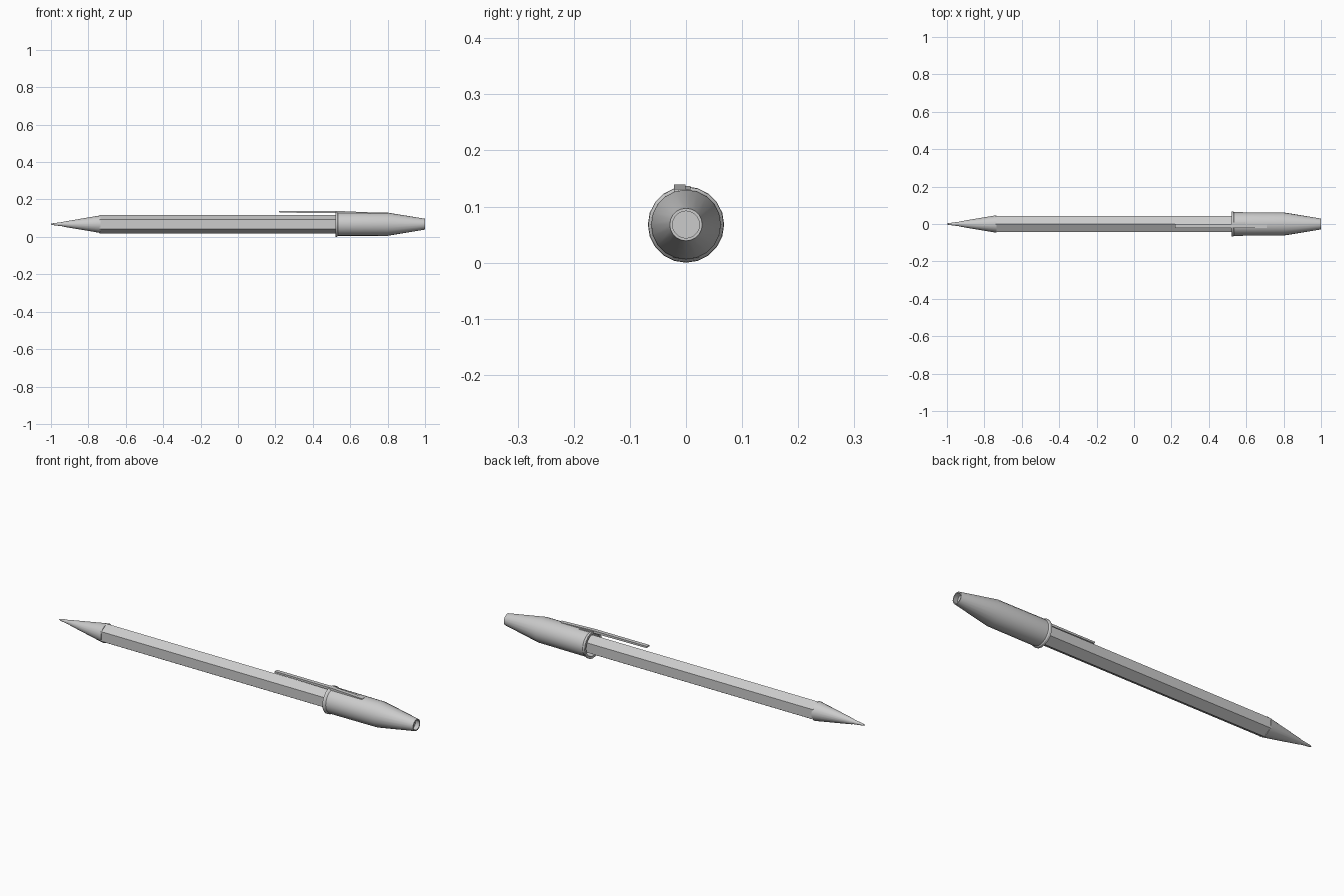
import bpy, bmesh, math

if "Cube" in bpy.data.objects:
    bpy.data.objects.remove(bpy.data.objects["Cube"])

AXIS_Z = 0.068


def finish(name, bm, smooth=True):
    bmesh.ops.recalc_face_normals(bm, faces=bm.faces)
    mesh = bpy.data.meshes.new(name)
    bm.to_mesh(mesh)
    bm.free()
    obj = bpy.data.objects.new(name, mesh)
    bpy.context.collection.objects.link(obj)
    if smooth:
        bpy.context.view_layer.objects.active = obj
        obj.select_set(True)
        bpy.ops.object.shade_smooth_by_angle(angle=math.radians(30))
        obj.select_set(False)
    return obj


def lathe(name, profile, sides, closed=False, smooth=True):
    """Spin (x, radius) points around the pen axis; closed joins last ring to first."""
    bm = bmesh.new()
    rings = []
    for x, r in profile:
        rings.append([bm.verts.new((x, r * math.sin(a), AXIS_Z + r * math.cos(a)))
                      for a in (2 * math.pi * i / sides for i in range(sides))])
    pairs = list(zip(rings, rings[1:]))
    if closed:
        pairs.append((rings[-1], rings[0]))
    else:
        bm.faces.new(rings[0])
        bm.faces.new(rings[-1])
    for a, b in pairs:
        for i in range(sides):
            j = (i + 1) % sides
            bm.faces.new((a[i], a[j], b[j], b[i]))
    return finish(name, bm, smooth)


def strip(name, outline, y0, y1):
    """Extrude an (x, z) outline across y."""
    bm = bmesh.new()
    face = bm.faces.new([bm.verts.new((x, y0, z)) for x, z in outline])
    new = bmesh.ops.extrude_face_region(bm, geom=[face])["geom"]
    verts = [v for v in new if isinstance(v, bmesh.types.BMVert)]
    bmesh.ops.translate(bm, verts=verts, vec=(0, y1 - y0, 0))
    return finish(name, bm, False)


# Hexagonal barrel, running into the cap
lathe("barrel", [(-0.74, 0.049), (0.80, 0.049)], 6, smooth=False)

# Tapered writing tip
lathe("tip_cone", [(-0.735, 0.047), (-0.93, 0.014), (-0.94, 0.011),
                   (-0.99, 0.005), (-1.0, 0.002)], 20)

# Hollow cap with a lip at its mouth
lathe("cap", [(0.52, 0.068), (0.53, 0.067), (0.535, 0.063), (0.80, 0.062),
              (1.0, 0.029), (1.0, 0.024), (0.80, 0.054), (0.52, 0.056)],
      20, closed=True)

# Plug set inside the cap's end
lathe("cap_plug", [(0.965, 0.028), (0.975, 0.027)], 20)

# Pocket clip and its support
strip("clip", [(0.22, 0.132), (0.23, 0.130), (0.71, 0.125), (0.71, 0.131),
               (0.53, 0.139), (0.22, 0.139)], -0.021, -0.001)
strip("clip_support", [(0.52, 0.122), (0.62, 0.122), (0.59, 0.131),
                       (0.53, 0.137), (0.52, 0.137)], -0.014, 0.008)
